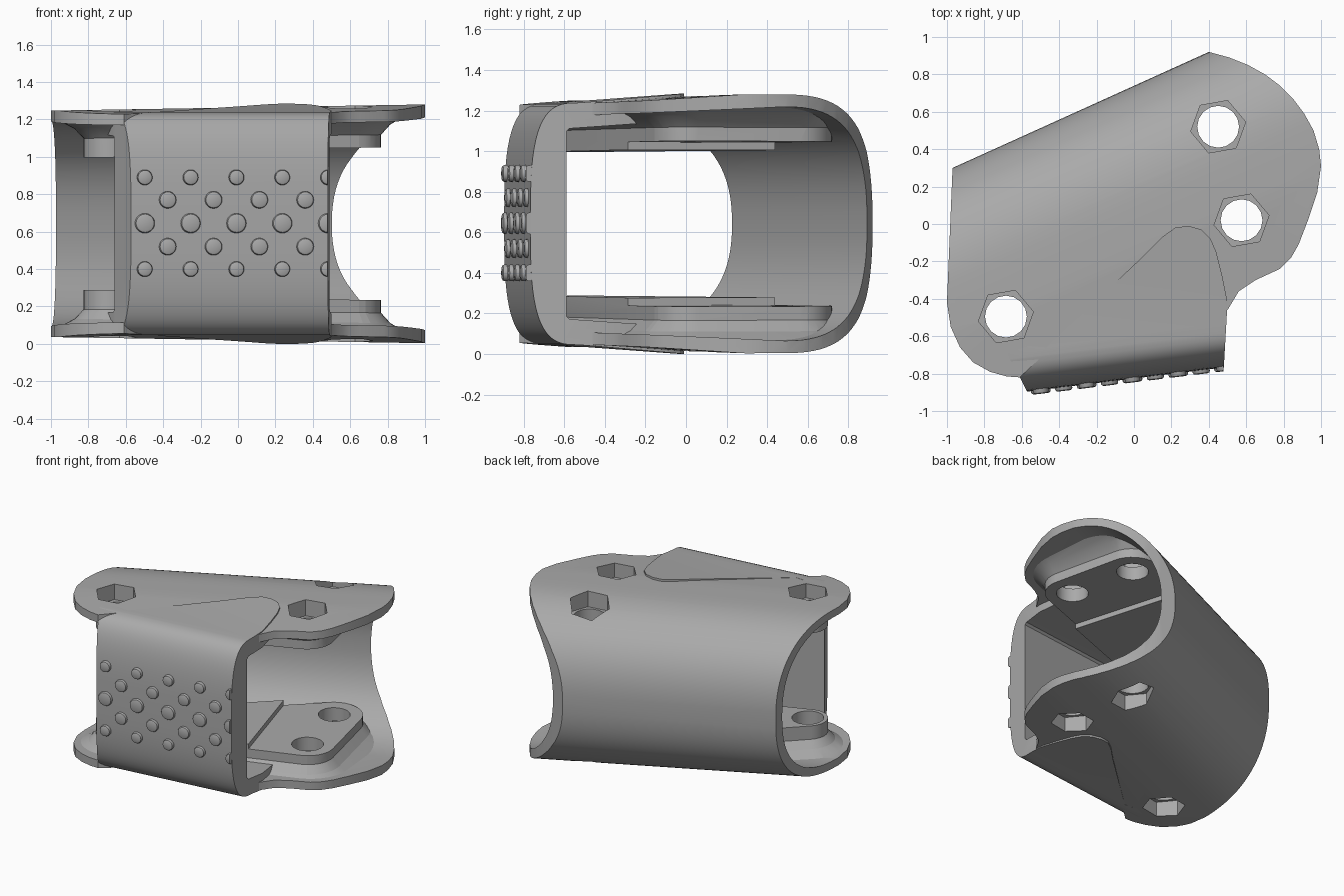
import bpy, bmesh
from math import sin, cos, pi, radians
from mathutils import Matrix, Vector

cube = bpy.data.objects.get("Cube")
if cube:
    bpy.data.objects.remove(cube, do_unlink=True)

MID = 0.642  # height of the mirror plane

grey = bpy.data.materials.new("matte grey")
grey.use_nodes = True
grey.diffuse_color = (0.4, 0.4, 0.4, 1)
grey.node_tree.nodes["Principled BSDF"].inputs["Base Color"].default_value = (0.4, 0.4, 0.4, 1)


def make(name, bm):
    bmesh.ops.recalc_face_normals(bm, faces=bm.faces)
    mesh = bpy.data.meshes.new(name)
    bm.to_mesh(mesh)
    bm.free()
    mesh.materials.append(grey)
    ob = bpy.data.objects.new(name, mesh)
    bpy.context.collection.objects.link(ob)
    return ob


def prism(name, points, vector):
    """Extrude a closed outline along a vector."""
    bm = bmesh.new()
    face = bm.faces.new([bm.verts.new(p) for p in points])
    new = bmesh.ops.extrude_face_region(bm, geom=[face])["geom"]
    bmesh.ops.translate(bm, vec=vector, verts=[v for v in new if isinstance(v, bmesh.types.BMVert)])
    return make(name, bm)


def plan(name, outline, z0=-0.3, z1=1.6):
    return prism(name, [(x, y, z0) for x, y in outline], (0, 0, z1 - z0))


def swept(name, outer, angle, inner=()):
    """Sweep a mirrored (across, height) profile, solid or C shaped, along a turned axis."""
    full = [(v, -h) for v, h in reversed(outer) if h > 1e-4] + list(outer)
    full += list(reversed(inner)) + [(v, -h) for v, h in inner]
    along, across = Vector((cos(angle), sin(angle), 0)), Vector((-sin(angle), cos(angle), 0))
    pts = [across * v + Vector((0, 0, MID + h)) - along * 2 for v, h in full]
    return prism(name, pts, along * 4)


def combine(target, tool, operation):
    mod = target.modifiers.new(operation, "BOOLEAN")
    mod.operation, mod.object, mod.solver = operation, tool, "EXACT"
    deps = bpy.context.evaluated_depsgraph_get()
    mesh = bpy.data.meshes.new_from_object(target.evaluated_get(deps))
    target.modifiers.clear()
    target.data = mesh
    bpy.data.objects.remove(tool, do_unlink=True)


def circle(c, r, n, turn=0.0):
    return [(c[0] + r * cos(turn + 2 * pi * i / n), c[1] + r * sin(turn + 2 * pi * i / n)) for i in range(n)]


def hull(name, layers):
    """Convex block through layers of circles: (circles, height)."""
    bm = bmesh.new()
    for circles, z in layers:
        for c, r in circles:
            for x, y in circle(c, r, 32):
                bm.verts.new((x, y, z))
    res = bmesh.ops.convex_hull(bm, input=bm.verts)
    junk = {g for g in res["geom_interior"] + res["geom_unused"] if isinstance(g, bmesh.types.BMVert)}
    bmesh.ops.delete(bm, geom=list(junk), context="VERTS")
    bmesh.ops.dissolve_limit(bm, angle_limit=0.01, verts=bm.verts, edges=bm.edges)
    return make(name, bm)


def arc(edge, a, b, power, n=18, direction=1):
    """Rounded corner from the wall (height 0) to the flat (height b)."""
    out = []
    for i in range(n + 1):
        t = pi / 2 * i / n
        u, h = max(cos(t), 0) ** (2 / power), sin(t) ** (2 / power)
        out.append((edge - direction * a * (1 - u), b * h))
    return out


def flip(ob):
    """Mirrored copy about the mid height."""
    bm = bmesh.new()
    bm.from_mesh(ob.data)
    bmesh.ops.transform(bm, matrix=Matrix.Translation((0, 0, 2 * MID)) @ Matrix.Scale(-1, 4, (0, 0, 1)), verts=bm.verts)
    return make(ob.name + "_mirror", bm)


# Main curved shell, clipped to its plan outline
TILT = radians(24.3)
shell = swept("guard_shell", arc(0.674, 0.62, 0.63, 2.4, 24) + [(-0.15, 0.63), (-0.55, 0.6), (-1.3, 0.56)], TILT)
shell_outline = [
    (-0.97, 0.30), (0.40, 0.92), (0.51, 0.89), (0.61, 0.85), (0.70, 0.80), (0.78, 0.74), (0.85, 0.67), (0.91, 0.59),
    (0.96, 0.50), (0.99, 0.40), (1.0, 0.31), (0.98, 0.17), (0.93, 0.02), (0.88, -0.11), (0.84, -0.18), (0.78, -0.24),
    (0.65, -0.30), (0.56, -0.36), (0.5, -0.46), (0.1, -0.4), (-0.4, -0.62), (-0.61, -0.82), (-0.68, -0.815),
    (-0.77, -0.79), (-0.86, -0.74), (-0.93, -0.66), (-0.98, -0.55), (-1.0, -0.42)]
combine(shell, plan("shell_plan", shell_outline), "INTERSECT")

# Cavity of the shell, with the screw bosses left standing in it
cavity = swept("cavity", arc(0.607, 0.56, 0.57, 2.4, 24) + [(-0.55, 0.54), (-1.3, 0.50)], TILT)
HOLES = [(-0.685, -0.495), (0.45, 0.52), (0.575, 0.02)]
RADII = [0.14, 0.2, 0.19]


def grown(extra):
    return [(c, r + extra) for c, r in zip(HOLES, RADII)]


tall = hull("tall_boss", [(grown(0), -0.1), (grown(0), 0.275)])
step = plan("step_cut", [(0.31, -0.36), (-0.14, 1.2), (1.2, 1.2), (1.2, -0.5)], 0.237, 0.5)
combine(tall, step, "DIFFERENCE")
flare = hull("boss_flare", [(grown(0.14), 0.065), (grown(0.05), 0.115)])
neck = hull("boss_neck", [(grown(0.05), 0.115), (grown(-0.001), 0.17)])
for part in (tall, flare, neck):
    combine(cavity, flip(part), "DIFFERENCE")
    combine(cavity, part, "DIFFERENCE")
combine(shell, cavity, "DIFFERENCE")

# Screw holes with hexagonal nut pockets on both faces
for c in HOLES:
    combine(shell, plan("bore", circle(c, 0.112, 16)), "DIFFERENCE")
    pocket = plan("nut_pocket", circle(c, 0.149, 6, radians(10)), -0.2, 0.135)
    combine(shell, flip(pocket), "DIFFERENCE")
    combine(shell, pocket, "DIFFERENCE")

# Slight taper of the shell towards the right end
for v in shell.data.vertices:
    v.co.z = MID + (v.co.z - MID) * (0.987 + 0.026 * v.co.x)

# Front panel: thick C section with its own angle
TURN = radians(7)
panel = swept("front_panel", arc(-0.82, 0.24, 0.597, 3.2, 16, -1) + [(-0.05, 0.642), (0.4, 0.645)], TURN,
              [(-0.645, 0.455), (-0.63, 0.47), (-0.2, 0.5), (0.4, 0.53)])
panel_outline = [
    (-0.54, -0.96), (0.478, -0.96), (0.48, -0.77), (0.5, -0.42), (0.47, -0.27), (0.44, -0.15), (0.41, -0.08),
    (0.36, -0.03), (0.29, -0.01), (0.22, -0.02), (0.15, -0.07), (0.02, -0.2), (-0.47, -0.66), (-0.7, -0.64),
    (-0.66, -0.73), (-0.61, -0.82)]
combine(panel, plan("panel_plan", panel_outline), "INTERSECT")

# Grip dots on the front panel, the last column cut off at the panel's end
dots = bmesh.new()
for row, (z, r) in enumerate([(0.89, 0.041), (0.77, 0.046), (0.645, 0.053), (0.52, 0.046), (0.40, 0.041)]):
    odd = row % 2
    for i in range(5 - odd):
        x = -0.5 + 0.245 * (i + odd / 2)
        y = (-0.82 + x * sin(TURN)) / cos(TURN)
        place = (Matrix.Translation((x, y + 0.01, z)) @ Matrix.Rotation(TURN, 4, "Z")
                 @ Matrix.Rotation(pi / 2, 4, "X"))
        rings = []
        for radius, depth in ((r, -0.03), (r, 0.018), (r * 0.92, 0.026), (r * 0.72, 0.03)):
            rings.append([dots.verts.new(place @ Vector((px, py, depth))) for px, py in circle((0, 0), radius, 20)])
        for low, high in zip(rings, rings[1:]):
            for k in range(20):
                dots.faces.new((low[k - 1], low[k], high[k], high[k - 1]))
        dots.faces.new(rings[0][::-1])
        dots.faces.new(rings[-1])
grip = make("grip_dots", dots)
combine(grip, plan("dot_trim", [(0.479, -1.2), (0.9, -1.2), (0.9, -0.5), (0.479, -0.5)]), "DIFFERENCE")

# Smooth shading with sharp edges
bpy.ops.object.select_all(action="DESELECT")
for ob in (shell, panel, grip):
    ob.data.materials.clear()
    ob.data.materials.append(grey)
    ob.data.polygons.foreach_set("material_index", [0] * len(ob.data.polygons))
    ob.select_set(True)
bpy.context.view_layer.objects.active = shell
bpy.ops.object.shade_smooth_by_angle(angle=radians(28))
